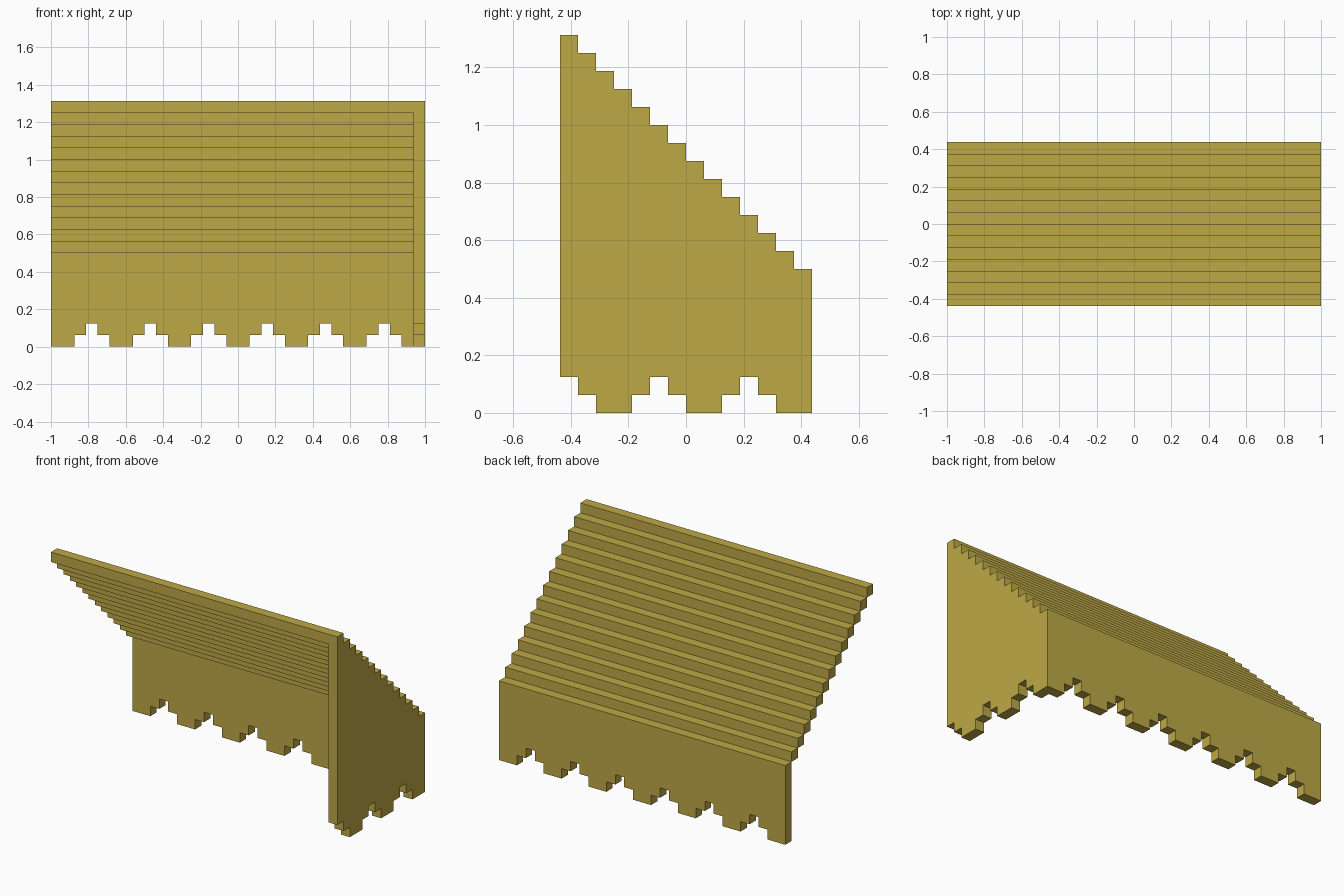
import bpy
import bmesh
from mathutils import Vector

cube = bpy.data.objects.get("Cube")
if cube:
    bpy.data.objects.remove(cube, do_unlink=True)

U = 1 / 16                      # one block
HALF_X, HALF_Y = 16, 7          # half sizes in blocks
TOP = 21                        # height in blocks
STEPS = 13                      # roof steps above the back wall
FOOT_NOTCH = [0, 0, 1, 2, 1]    # bottom heights: a foot, then a stepped notch

mat = bpy.data.materials.new("mustard yellow")
mat.use_nodes = True
colour = (0.515, 0.397, 0.061, 1)
mat.diffuse_color = colour
mat.node_tree.nodes["Principled BSDF"].inputs["Base Color"].default_value = colour


def finish(name, bm):
    bmesh.ops.recalc_face_normals(bm, faces=bm.faces)
    mesh = bpy.data.meshes.new(name)
    bm.to_mesh(mesh)
    bm.free()
    mesh.materials.append(mat)
    bpy.context.collection.objects.link(bpy.data.objects.new(name, mesh))


def outline(bottoms, tops):
    """Closed stepped outline around columns one block wide."""
    lower, upper = [], []
    for i, (b, t) in enumerate(zip(bottoms, tops)):
        lower += [(i, b), (i + 1, b)]
        upper += [(i, t), (i + 1, t)]
    points = lower + upper[::-1]
    # keep only the corners
    n = len(points)
    points = [p for i, p in enumerate(points) if p != points[i - 1]]
    n = len(points)
    return [p for i, p in enumerate(points)
            if not any(points[i - 1][a] == p[a] == points[(i + 1) % n][a] for a in (0, 1))]


def extrude_profile(name, points, place, depth):
    bm = bmesh.new()
    face = bm.faces.new([bm.verts.new(Vector(place(*p)) * U) for p in points])
    new = bmesh.ops.extrude_face_region(bm, geom=[face])["geom"]
    verts = [v for v in new if isinstance(v, bmesh.types.BMVert)]
    bmesh.ops.translate(bm, verts=verts, vec=Vector(depth) * U)
    finish(name, bm)


# Back wall with a row of stepped notches along the bottom
width = 2 * HALF_X
back = [FOOT_NOTCH[i % 5] for i in range(width)]
extrude_profile("back_wall", outline(back, [TOP - STEPS] * width),
                lambda a, z: (a - HALF_X, HALF_Y, z), (0, -1, 0))

# Side wall under the roof, its notches counted from the back corner
side = [FOOT_NOTCH[(2 * HALF_Y - 1 - i) % 5] for i in range(STEPS)]
extrude_profile("side_wall", outline(side, [TOP - 1 - i for i in range(STEPS)]),
                lambda a, z: (HALF_X, a - HALF_Y, z), (-1, 0, 0))

# Stepped roof made of long bars
bm = bmesh.new()
for i in range(STEPS):
    bar = bmesh.ops.create_cube(bm, size=U)["verts"]
    bmesh.ops.scale(bm, verts=bar, vec=(width, 1, 1))
    bmesh.ops.translate(bm, verts=bar,
                        vec=Vector((0, i - HALF_Y + 0.5, TOP - i - 0.5)) * U)
finish("stepped_roof", bm)
